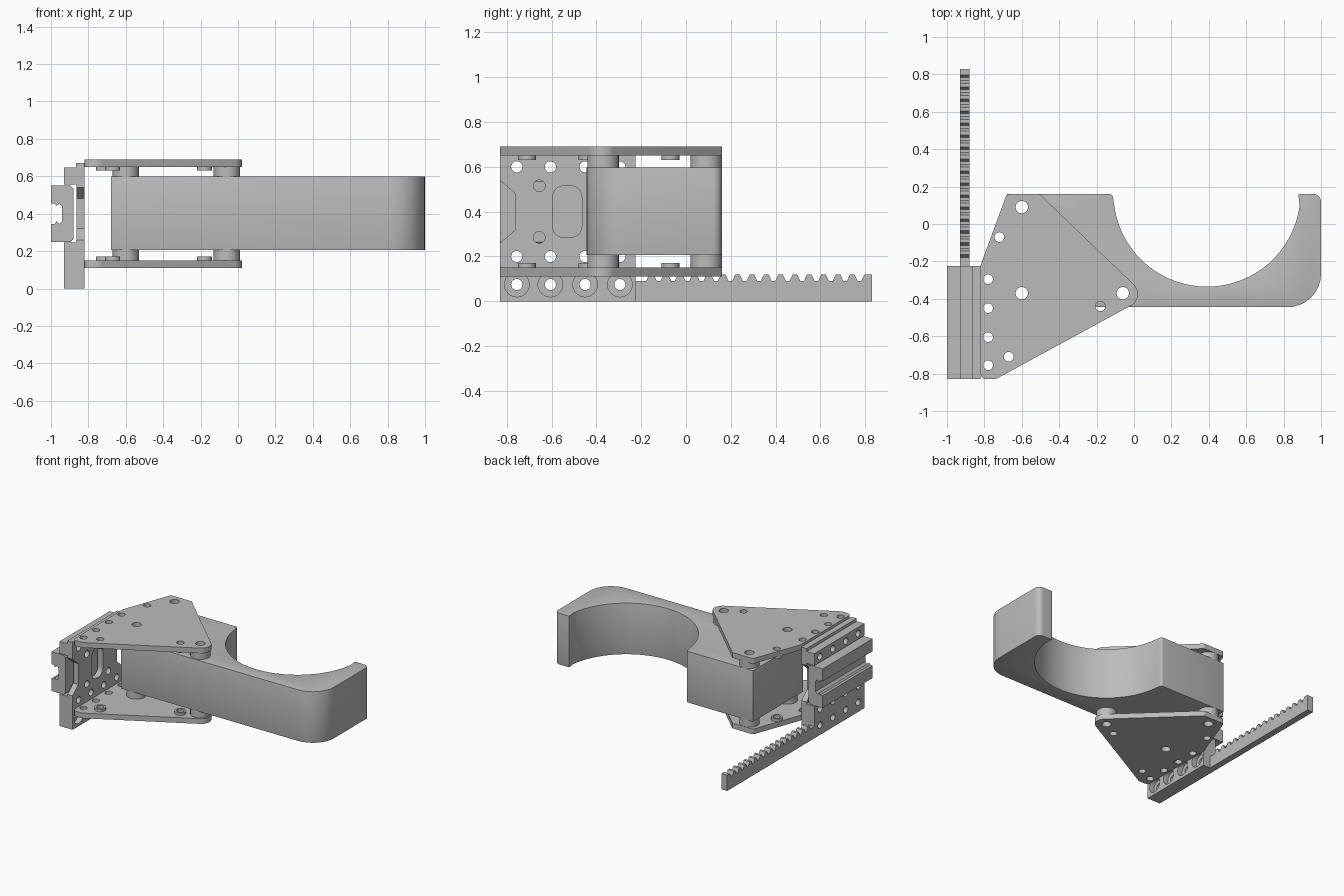
import bpy
import bmesh
import math
from mathutils import Vector

old = bpy.data.objects.get("Cube")
if old:
    bpy.data.objects.remove(old, do_unlink=True)

grey = bpy.data.materials.new("machined grey")
grey.use_nodes = True
colour = (0.5, 0.5, 0.5, 1)
grey.diffuse_color = colour
grey.node_tree.nodes["Principled BSDF"].inputs["Base Color"].default_value = colour


def circle(cx, cy, r, n=32):
    return [(cx + r * math.cos(math.tau * i / n), cy + r * math.sin(math.tau * i / n))
            for i in range(n)]


def rounded(corners, steps=8):
    """Polygon outline with a fillet radius (third value) at each corner."""
    out = []
    for i, (x, y, r) in enumerate(corners):
        p = Vector((x, y))
        if r == 0:
            out.append((x, y))
            continue
        a = (Vector(corners[i - 1][:2]) - p).normalized()
        b = (Vector(corners[(i + 1) % len(corners)][:2]) - p).normalized()
        half = a.angle(b) / 2
        c = p + (a + b).normalized() * r / math.sin(half)
        start = p + a * r / math.tan(half) - c
        end = p + b * r / math.tan(half) - c
        sweep = math.atan2(start.x * end.y - start.y * end.x, start.dot(end))
        for k in range(steps + 1):
            t = sweep * k / steps
            out.append((c.x + start.x * math.cos(t) - start.y * math.sin(t),
                        c.y + start.x * math.sin(t) + start.y * math.cos(t)))
    return out


def solid(name, prisms):
    """One object from (outline, axis, low, high) prisms."""
    bm = bmesh.new()
    place = {"x": lambda a, b, h: (h, a, b),
             "y": lambda a, b, h: (a, h, b),
             "z": lambda a, b, h: (a, b, h)}
    for outline, axis, lo, hi in prisms:
        low = [bm.verts.new(place[axis](a, b, lo)) for a, b in outline]
        high = [bm.verts.new(place[axis](a, b, hi)) for a, b in outline]
        bm.faces.new(low)
        bm.faces.new(high)
        for i in range(len(low)):
            bm.faces.new((low[i - 1], low[i], high[i], high[i - 1]))
    bmesh.ops.recalc_face_normals(bm, faces=bm.faces)
    mesh = bpy.data.meshes.new(name)
    bm.to_mesh(mesh)
    bm.free()
    mesh.materials.append(grey)
    obj = bpy.data.objects.new(name, mesh)
    bpy.context.collection.objects.link(obj)
    return obj


def finish(obj, cutters=(), bevel=0):
    """Bevel, cut, bake the modifiers and shade."""
    if bevel:
        m = obj.modifiers.new("edge round", "BEVEL")
        m.width, m.segments, m.limit_method = bevel, 3, "ANGLE"
    for cutter in cutters:
        m = obj.modifiers.new("cut", "BOOLEAN")
        m.operation, m.solver, m.object = "DIFFERENCE", "EXACT", cutter
    deps = bpy.context.evaluated_depsgraph_get()
    baked = bpy.data.meshes.new_from_object(obj.evaluated_get(deps))
    obj.modifiers.clear()
    obj.data = baked
    bpy.ops.object.select_all(action="DESELECT")
    obj.select_set(True)
    bpy.context.view_layer.objects.active = obj
    bpy.ops.object.shade_smooth_by_angle(angle=math.radians(30))


# Hole layouts
pins = [(-0.6, 0.09), (-0.6, -0.37), (-0.06, -0.37)]
studs = [(-0.72, -0.07), (-0.67, -0.71), (-0.18, -0.44)]
row = [-0.755, -0.605, -0.45, -0.295]
pin_cut = solid("pin_cutter", [(circle(x, y, 0.033), "z", -0.1, 0.9) for x, y in pins])
small = studs + [(-0.78, y) for y in row]
small_cut = solid("small_hole_cutter", [(circle(x, y, 0.026), "z", -0.1, 0.9) for x, y in small])

# Jaw with a round grip cut-out
arc = [math.radians(-8 - 164 * i / 48) for i in range(49)]
outline = rounded([(-0.68, -0.445, 0), (1, -0.445, 0.18), (1, 0.16, 0.04), (0.885, 0.16, 0.035)])
outline += [(0.39 + 0.5 * math.cos(t), 0.165 + 0.5 * math.sin(t)) for t in arc]
outline += rounded([(-0.105, 0.095, 0), (-0.115, 0.16, 0.02), (-0.68, 0.16, 0)])
jaw = solid("jaw", [(outline, "z", 0.207, 0.598)])
finish(jaw, [pin_cut], bevel=0.012)

# Upper and lower cover plates with their spacers and studs
cover = rounded([(-0.82, -0.83, 0.03), (-0.74, -0.83, 0.06), (0.0685, -0.39, 0.07),
                 (-0.505, 0.16, 0.01), (-0.68, 0.16, 0.02), (-0.82, -0.22, 0.01)])
for side, z0, z1, inner, stud in (("upper", 0.65, 0.69, 0.597, 0.63),
                                  ("lower", 0.11, 0.15, 0.208, 0.17)):
    plate = solid(side + "_plate", [(cover, "z", z0, z1)])
    finish(plate, [pin_cut, small_cut])
    face = z0 if side == "upper" else z1
    spacers = solid(side + "_spacers", [(circle(x, y, 0.07), "z", min(face, inner), max(face, inner))
                                        for x, y in pins])
    finish(spacers, [pin_cut])
    nuts = solid(side + "_studs", [(circle(x, y, 0.04), "z", min(face, stud), max(face, stud))
                                   for x, y in studs])
    finish(nuts, [small_cut])

# Mounting bracket, extruded front to back
bracket_profile = [(-0.93, 0), (-0.82, 0), (-0.82, 0.67), (-0.865, 0.67), (-0.865, 0.648),
                   (-0.93, 0.648), (-0.93, 0.556), (-0.863, 0.556), (-0.863, 0.245), (-0.93, 0.245)]
bracket = solid("bracket", [(bracket_profile, "y", -0.83, -0.225)])
bores = [(circle(y, z, 0.025), "x", -1.2, -0.7) for y in row for z in (0.075, 0.2, 0.6)]
bores += [(circle(y, z, 0.026), "x", -1.2, -0.7) for y in (-0.655, -0.395) for z in (0.285, 0.515)]
slot = [(-0.595, 0.285, 0.05), (-0.465, 0.285, 0.05), (-0.465, 0.515, 0.05), (-0.595, 0.515, 0.05)]
bores.append((rounded(slot), "x", -1.2, -0.7))
for edge, step in ((-0.84, 1), (-0.215, -1)):
    notch = [(edge, 0.252), (edge + 0.08 * step, 0.32), (edge + 0.08 * step, 0.48), (edge, 0.548)]
    bores.append((notch, "x", -1.2, -0.7))
bore_cut = solid("bore_cutter", bores)
sink_cut = solid("counterbore_cutter", [(circle(y, 0.075, 0.055), "x", -0.86, -0.7) for y in row])
finish(bracket, [bore_cut, sink_cut])

# Grooved slide rail behind the bracket
rail_profile = [(-1, 0.25), (-0.895, 0.25), (-0.88, 0.265), (-0.88, 0.535), (-0.895, 0.55), (-1, 0.55)]
groove = [(-1, 0.345), (-0.98, 0.345), (-0.97, 0.36), (-0.955, 0.345), (-0.94, 0.36)]
rail_profile += [(x, 0.8 - z) for x, z in groove] + groove[::-1]
rail = solid("slide_rail", [(rail_profile, "y", -0.83, -0.225)])
finish(rail)

# Toothed rack
pitch, teeth = 0.064, 16
first = 0.83 - pitch * teeth
rack_profile = [(0.83, 0), (-0.23, 0), (-0.23, 0.09)]
for i in range(teeth):
    y = first + pitch * i
    rack_profile += [(y + 0.016, 0.09), (y + 0.03, 0.12), (y + 0.05, 0.12)]
    if i < teeth - 1:
        rack_profile.append((y + 0.064, 0.09))
rack_profile.append((0.83, 0.12))
finish(solid("rack", [(rack_profile, "x", -0.93, -0.88)]))

for cutter in (pin_cut, small_cut, bore_cut, sink_cut):
    bpy.data.objects.remove(cutter, do_unlink=True)
